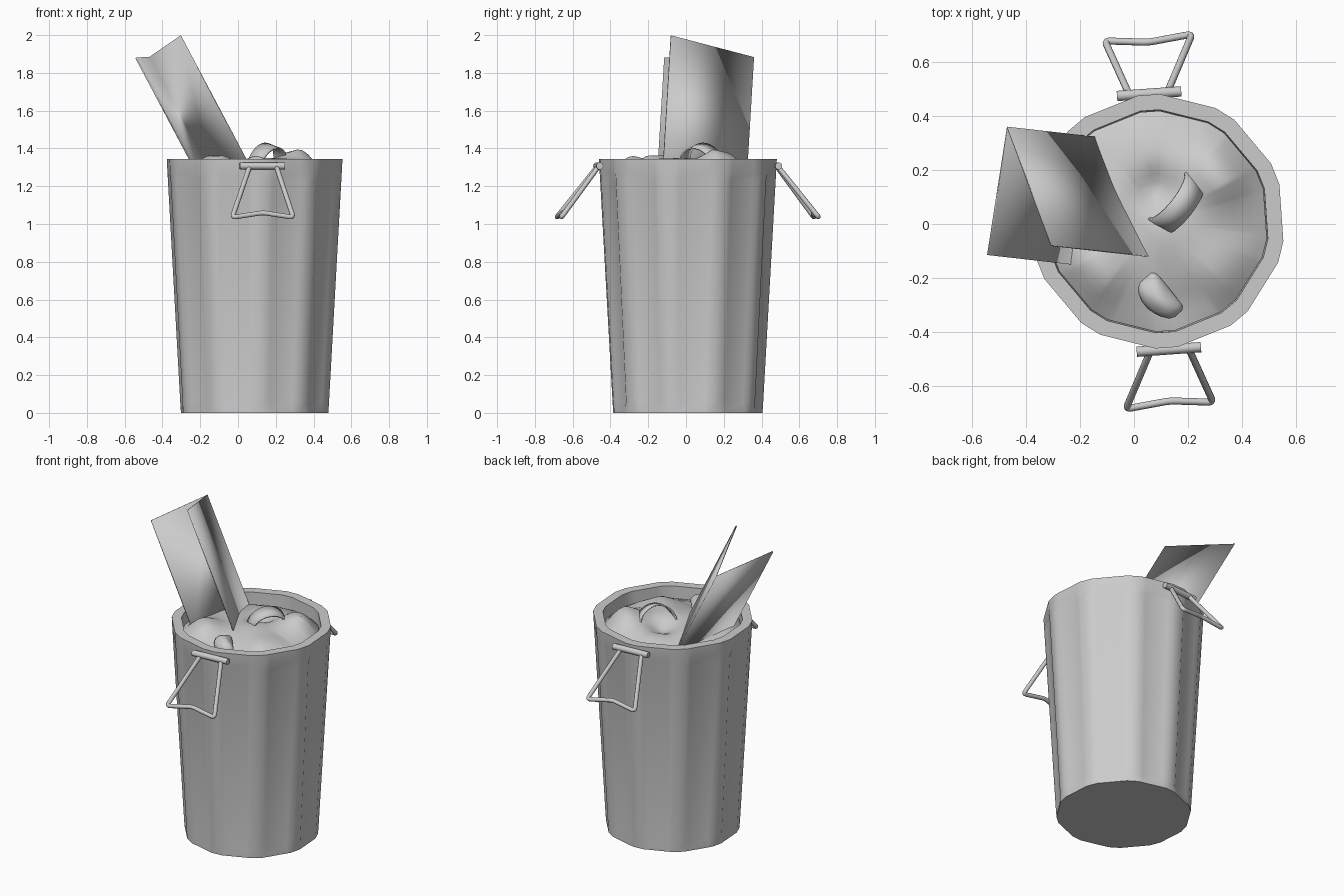
import bpy, bmesh, math
from math import sin, cos, radians, exp, hypot
from mathutils import Vector, Matrix

if "Cube" in bpy.data.objects:
    bpy.data.objects.remove(bpy.data.objects["Cube"])

grey = bpy.data.materials.new("dull_grey")
grey.use_nodes = True
grey.diffuse_color = (0.6, 0.6, 0.6, 1)
grey.node_tree.nodes["Principled BSDF"].inputs["Base Color"].default_value = (0.6, 0.6, 0.6, 1)

CENTRE = Vector((0.088, 0.01, 0))
CORNERS = 10
FIRST = radians(22)


def finish(name, bm, angle=40, normals=True):
    """Turn a bmesh into a named, shaded object."""
    if normals:
        bmesh.ops.recalc_face_normals(bm, faces=bm.faces)
    mesh = bpy.data.meshes.new(name)
    bm.to_mesh(mesh)
    bm.free()
    mesh.materials.append(grey)
    ob = bpy.data.objects.new(name, mesh)
    bpy.context.collection.objects.link(ob)
    shade(ob, angle)
    return ob


def shade(ob, angle):
    bpy.ops.object.select_all(action='DESELECT')
    ob.select_set(True)
    bpy.context.view_layer.objects.active = ob
    bpy.ops.object.shade_smooth_by_angle(angle=radians(angle))


def ring(bm, r, z, inset=0.0):
    """Polygon with cut corners; the flats between corners may be recessed."""
    step = 2 * math.pi / CORNERS
    half = radians(5)
    out = []
    for i in range(CORNERS):
        a = FIRST + i * step
        p = [Vector((r * cos(t), r * sin(t), 0)) for t in (a - half, a + half, a + step - half)]
        flat_a, flat_b = (p[1].lerp(p[2], t) * (1 - inset) for t in (0.14, 0.86))
        for v in (p[0], p[1], flat_a, flat_b):
            out.append(bm.verts.new(v + CENTRE + Vector((0, 0, z))))
    return out


def loft(bm, rings):
    for a, b in zip(rings, rings[1:]):
        n = len(a)
        for i in range(n):
            j = (i + 1) % n
            bm.faces.new((a[i], a[j], b[j], b[i]))


# Bin body: tapered, recessed flats, thick rim and shallow inside
bm = bmesh.new()
outer = [(0.395, 0, 0), (0.396, 0.015, 0), (0.399, 0.06, 0.022),
         (0.465, 1.235, 0.022), (0.467, 1.27, 0), (0.471, 1.345, 0),
         (0.413, 1.345, 0), (0.408, 1.15, 0)]
rings = [ring(bm, *p) for p in outer]
loft(bm, rings)
bm.faces.new(rings[0][::-1])
bm.faces.new(rings[-1])
finish("bin_body", bm)

# Rubbish heap: a disc raised by soft bumps (x, y, height, spread)
BUMPS = [(0.33, 0.19, 0.12, 0.09), (-0.14, -0.18, 0.09, 0.09), (0.14, -0.02, 0.05, 0.11),
         (0.32, -0.18, 0.05, 0.10), (0.06, 0.27, 0.03, 0.10), (0.08, 0.13, -0.04, 0.05),
         (-0.10, 0.08, 0.03, 0.08), (0.20, -0.32, -0.03, 0.07)]
HEAP_R = 0.409


def heap_z(x, y):
    fade = 1 - min(1, hypot(x - CENTRE.x, y - CENTRE.y) / HEAP_R) ** 6
    lift = sum(h * exp(-((x - bx) ** 2 + (y - by) ** 2) / (2 * s * s)) for bx, by, h, s in BUMPS)
    return 1.265 + fade * (0.03 + lift)


bm = bmesh.new()
rings = [ring(bm, HEAP_R * k / 14, 0) for k in range(1, 15)]
loft(bm, rings)
bm.faces.new(rings[0])
for v in bm.verts:
    v.co.z = heap_z(v.co.x, v.co.y)
heap = finish("rubbish_heap", bm, 80)

# Lump resting near the front
bm = bmesh.new()
bmesh.ops.create_icosphere(bm, subdivisions=3, radius=1)
for v in bm.verts:
    v.co *= 1 + 0.10 * sin(3 * v.co.x + 1) * cos(4 * v.co.y)
    v.co.y += 0.35 * v.co.x ** 2
bmesh.ops.transform(bm, verts=bm.verts, matrix=Matrix.Translation((0.09, -0.275, 1.305))
                    @ Matrix.Rotation(radians(-48), 4, 'Z') @ Matrix.Diagonal((0.10, 0.058, 0.05, 1)))
finish("rubbish_lump", bm, 80)

# Open, tilted tube half buried in the heap
bm = bmesh.new()
bmesh.ops.create_cone(bm, cap_ends=False, segments=28, radius1=0.115, radius2=0.115, depth=0.09)
axis = Vector((-0.79, 0.61, 0.3)).normalized()
bmesh.ops.transform(bm, verts=bm.verts, matrix=Matrix.Translation((0.152, 0.083, 1.308))
                    @ axis.to_track_quat('Z', 'Y').to_matrix().to_4x4())
tube = finish("buried_tube", bm)
wall = tube.modifiers.new("wall", 'SOLIDIFY')
wall.thickness = 0.008

# Folded board sticking out of the bin
bm = bmesh.new()
slope = Vector((0.53, -0.06, -1))
top_edge = [(Vector((-0.305, -0.08, 1.997)), 1.28), (Vector((-0.47, 0.357, 1.884)), 1.25),
            (Vector((-0.541, -0.115, 1.88)), 1.25)]
pairs = [(bm.verts.new(p), bm.verts.new(p + slope * (p.z - low))) for p, low in top_edge]
for (a, b), (c, d) in zip(pairs, pairs[1:]):
    bm.faces.new((a, b, d, c))
board = finish("folded_board", bm, 20)
card = board.modifiers.new("card", 'SOLIDIFY')
card.thickness = 0.007
card.offset = 0


# Handles: a hinge bar with a bent wire loop, repeated on the opposite side
def rod(name, points, radius, closed, turn):
    curve = bpy.data.curves.new(name, 'CURVE')
    curve.dimensions = '3D'
    curve.bevel_depth = radius
    curve.bevel_resolution = 3
    curve.use_fill_caps = True
    line = curve.splines.new('POLY')
    line.points.add(len(points) - 1)
    line.use_cyclic_u = closed
    for pt, co in zip(line.points, points):
        pt.co = (*(turn @ Vector(co)), 1)
    curve.materials.append(grey)
    ob = bpy.data.objects.new(name, curve)
    bpy.context.collection.objects.link(ob)
    bpy.ops.object.select_all(action='DESELECT')
    ob.select_set(True)
    bpy.context.view_layer.objects.active = ob
    bpy.ops.object.convert(target='MESH')
    shade(bpy.context.object, 50)


def rounded(points, cut=0.022):
    """Replace each inner corner by a short arc."""
    pts = [Vector(p) for p in points]
    out = [pts[0]]
    for a, b, c in zip(pts, pts[1:], pts[2:]):
        s, e = b + (a - b).normalized() * cut, b + (c - b).normalized() * cut
        out += [s.lerp(b, t).lerp(b.lerp(e, t), t) for t in (0, 0.25, 0.5, 0.75, 1)]
    return out + [pts[-1]]


loop = rounded([(0.062, -0.468, 1.305), (-0.03, -0.685, 1.035), (0.132, -0.655, 1.06),
                (0.293, -0.66, 1.035), (0.203, -0.462, 1.305)])
pivot = Vector((0.0925, 0.009, 0))
for side, angle in (("front", 0), ("back", math.pi)):
    turn = Matrix.Translation(pivot) @ Matrix.Rotation(angle, 4, 'Z') @ Matrix.Translation(-pivot)
    rod(side + "_handle_bar", [(0.01, -0.473, 1.307), (0.248, -0.456, 1.307)], 0.019, False, turn)
    rod(side + "_handle_loop", loop, 0.013, False, turn)
